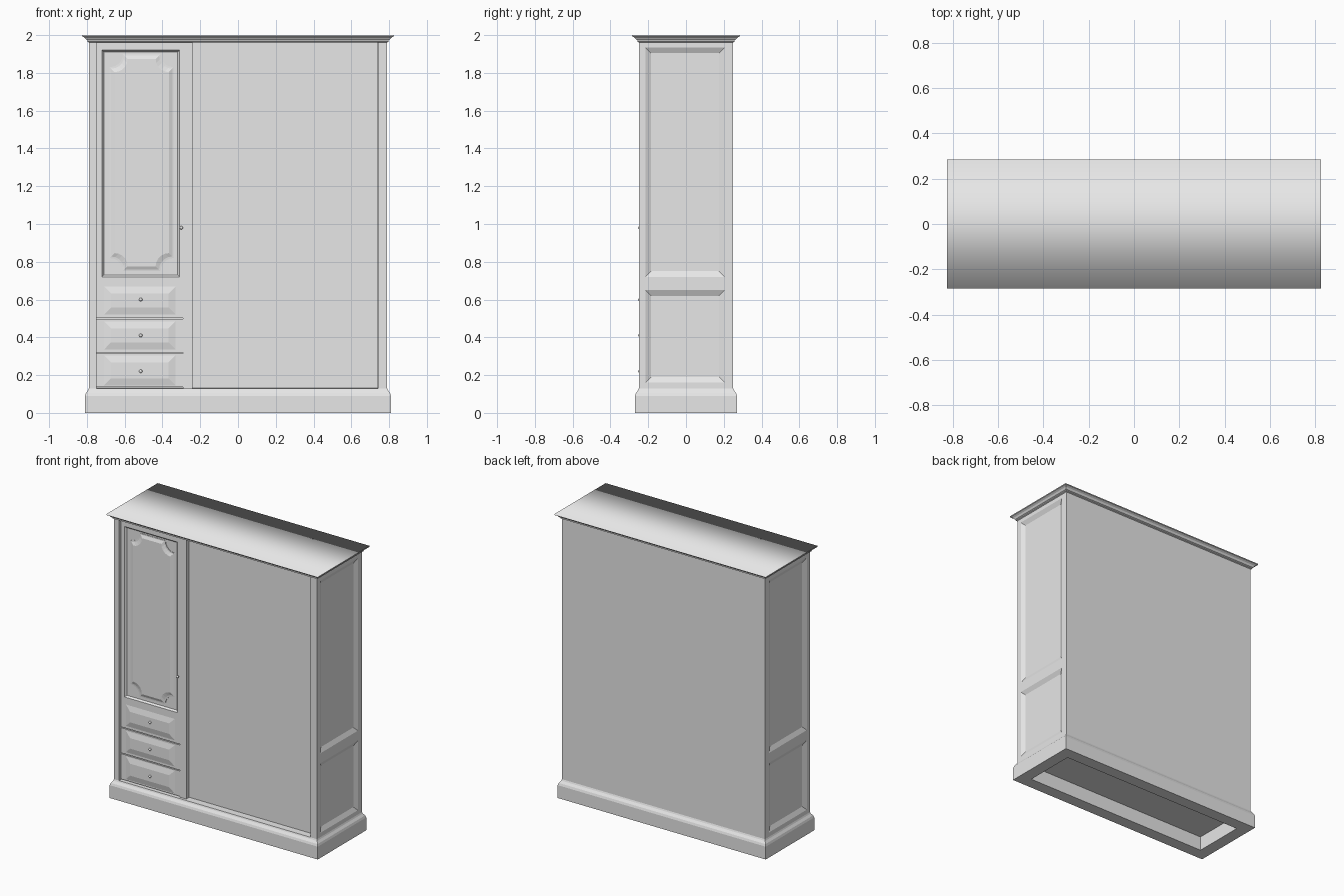
import bpy, bmesh, math
from mathutils import Vector

if "Cube" in bpy.data.objects:
    bpy.data.objects.remove(bpy.data.objects["Cube"], do_unlink=True)

GREY = (0.8, 0.8, 0.8, 1.0)
paint = bpy.data.materials.new("pale_grey_paint")
paint.use_nodes = True
paint.diffuse_color = GREY
for node in paint.node_tree.nodes:
    if node.type == 'BSDF_PRINCIPLED':
        node.inputs["Base Color"].default_value = GREY

HALF_W, HALF_D = 0.79, 0.25      # carcass half width and depth
FRONT = -0.232                   # face of the door and drawers
BACKING = -0.2                   # recessed plane behind them


def finish(name, bm):
    bmesh.ops.recalc_face_normals(bm, faces=bm.faces)
    mesh = bpy.data.meshes.new(name)
    bm.to_mesh(mesh)
    bm.free()
    mesh.materials.append(paint)
    obj = bpy.data.objects.new(name, mesh)
    bpy.context.collection.objects.link(obj)
    return obj


def block(name, lo, hi, panels=()):
    """Box with inset panels: (axis, side, lo2, hi2, bevel, depth)."""
    lo, hi = Vector(lo), Vector(hi)
    bm = bmesh.new()
    bmesh.ops.create_cube(bm, size=1)
    for v in bm.verts:
        v.co = Vector((v.co[i] * (hi[i] - lo[i]) + (hi[i] + lo[i]) / 2) for i in range(3))
    # Cut every panel outline first, then inset each region
    for axis, side, lo2, hi2, bevel, depth in panels:
        for k, other in enumerate(i for i in range(3) if i != axis):
            for value in (lo2[k], hi2[k]):
                normal, point = Vector((0, 0, 0)), Vector((0, 0, 0))
                normal[other], point[other] = 1, value
                bmesh.ops.bisect_plane(bm, geom=bm.verts[:] + bm.edges[:] + bm.faces[:],
                                       dist=1e-5, plane_co=point, plane_no=normal)
    bm.normal_update()
    for axis, side, lo2, hi2, bevel, depth in panels:
        others = [i for i in range(3) if i != axis]
        region = []
        for f in bm.faces:
            c = f.calc_center_median()
            if f.normal[axis] * side > 0.9 and all(
                    lo2[k] < c[o] < hi2[k] for k, o in enumerate(others)):
                region.append(f)
        bmesh.ops.inset_region(bm, faces=region, thickness=bevel, depth=depth,
                               use_even_offset=True)
        bm.normal_update()
    return finish(name, bm)


def loft(name, rings):
    """Skin a list of matching point loops and cap both ends."""
    bm = bmesh.new()
    loops = [[bm.verts.new(p) for p in ring] for ring in rings]
    n = len(loops[0])
    for a, b in zip(loops, loops[1:]):
        for i in range(n):
            j = (i + 1) % n
            bm.faces.new((a[i], a[j], b[j], b[i]))
    bm.faces.new(loops[0])
    bm.faces.new(loops[-1])
    return finish(name, bm)


def moulding(name, profile):
    """Rectangular moulding around the carcass from (offset, z) steps."""
    return loft(name, [[(sx * (HALF_W + o), sy * (HALF_D + o), z)
                        for sx, sy in ((-1, -1), (1, -1), (1, 1), (-1, 1))]
                       for o, z in profile])


# Carcass: panelled sides and a wide shallow recess in the front
side_panels = [(0, s, (-0.215, z0), (0.205, z1), 0.03, -0.015)
               for s in (-1, 1) for z0, z1 in ((0.16, 0.65), (0.72, 1.935))]
block("carcass", (-HALF_W, -HALF_D, 0.125), (HALF_W, HALF_D, 1.975),
      side_panels + [(1, -1, (-0.75, 0.13), (0.74, 1.962), 0.0005, -HALF_D - BACKING)])

# Hollow plinth
moulding("plinth", [(-0.065, 0.1), (-0.065, 0), (0.02, 0), (0.02, 0.09),
                    (0.015, 0.105), (0.004, 0.12), (0, 0.13)])

# Cornice, with the long top edges shaded softly
cornice = moulding("cornice", [(0, 1.962), (0.008, 1.966), (0.008, 1.973), (0.014, 1.976),
                               (0.02, 1.985), (0.03, 1.991), (0.035, 1.993), (0.035, 2.0)])
bm = bmesh.new()
bm.from_mesh(cornice.data)
for f in bm.faces:
    f.smooth = True
for e in bm.edges:
    a, b = (v.co for v in e.verts)
    e.smooth = min(a.z, b.z) > 1.999 and abs(a.x - b.x) > 1
bm.to_mesh(cornice.data)
bm.free()

# Post between the door column and the wide panel
block("centre_post", (-0.29, FRONT, 0.13), (-0.24, BACKING + 0.005, 1.962))

# Drawer fronts with raised fields, separated by thin gaps
drawers = ((0.136, 0.314, 0.145, 0.305), (0.32, 0.497, 0.335, 0.485), (0.503, 0.69, 0.52, 0.67))
for n, (z0, z1, p0, p1) in enumerate(drawers, 1):
    block(f"drawer_front_{n}", (-0.75, FRONT, z0), (-0.29, BACKING + 0.005, z1),
          [(1, -1, (-0.71, p0), (-0.33, p1), 0.038, 0.009)])

# Door with a sunk rectangle
SUNK = 0.012
block("door", (-0.75, FRONT, 0.69), (-0.29, BACKING + 0.005, 1.962),
      [(1, -1, (-0.72, 0.72), (-0.31, 1.92), 0.01, -SUNK)])


def notched(cx, cz, a, b, r, y, steps=5):
    """Rectangle outline whose corners are scooped inward."""
    points = []
    for sx, sz, start in ((1, 1, 270), (-1, 1, 0), (-1, -1, 90), (1, -1, 180)):
        for i in range(steps + 1):
            t = math.radians(start - 90 * i / steps)
            points.append((cx + sx * a + r * math.cos(t), y, cz + sz * b + r * math.sin(t)))
    return points


# Raised door field with scooped corners
loft("door_field", [notched(-0.51, 1.325, 0.17 - w, 0.575 - w, 0.07, FRONT + y)
                    for w, y in ((0, SUNK + 0.004), (0, SUNK - 0.003),
                                 (0.008, SUNK - 0.004), (0.026, 0.0))])


# Round knobs
def knob(name, x, y, z):
    bm = bmesh.new()
    bmesh.ops.create_uvsphere(bm, u_segments=16, v_segments=8, radius=0.009)
    bmesh.ops.translate(bm, verts=bm.verts, vec=(x, y, z))
    for f in bm.faces:
        f.smooth = True
    finish(name, bm)


knob("door_knob", -0.3, -0.245, 0.98)
for n, z in enumerate((0.22, 0.41, 0.6), 1):
    knob(f"drawer_knob_{n}", -0.515, -0.244, z)
